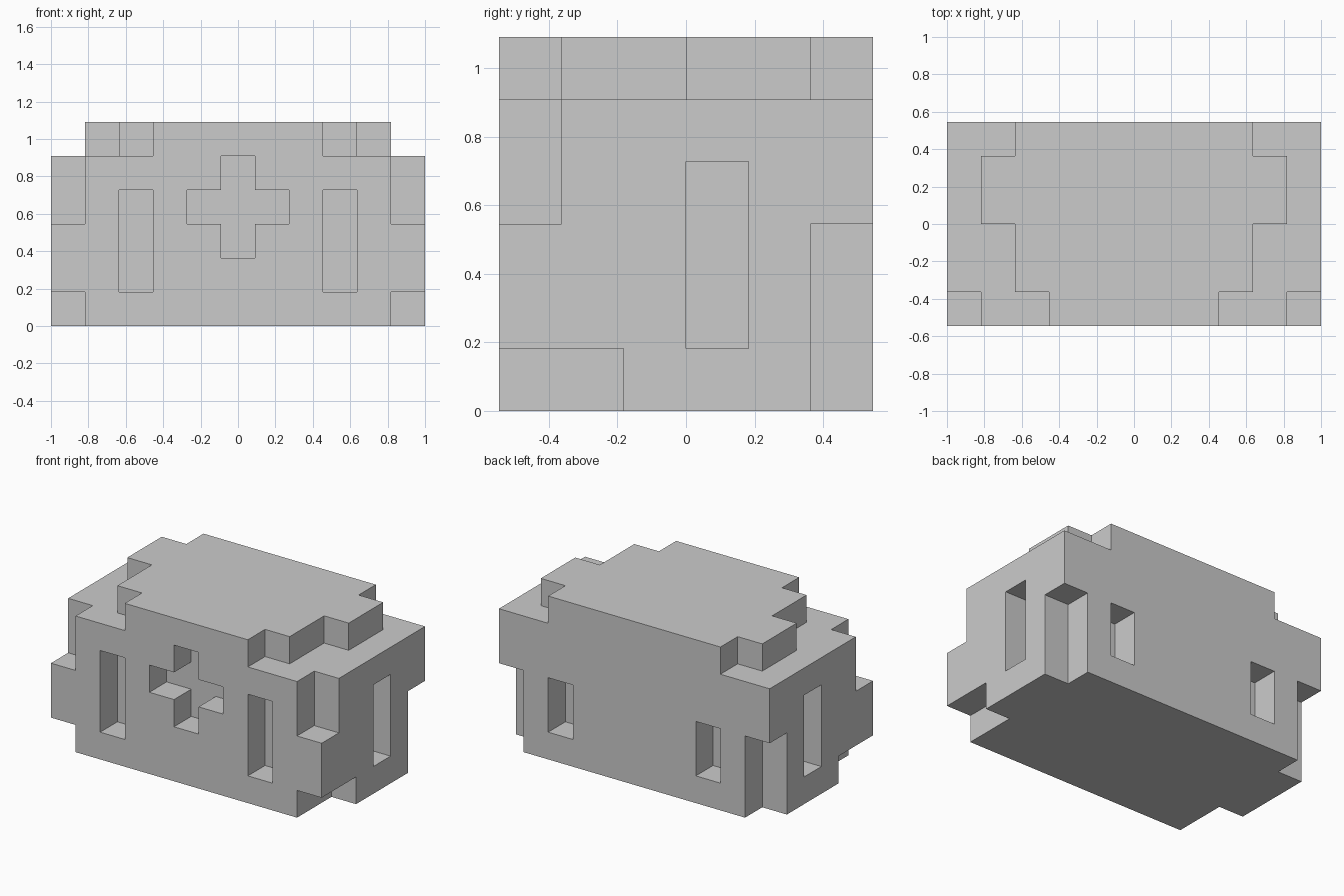
import bpy, bmesh
from math import radians
from mathutils import Vector

if "Cube" in bpy.data.objects:
    bpy.data.objects.remove(bpy.data.objects["Cube"])

U = 2 / 11                       # size of one block
NX, NY, NZ = 11, 6, 6            # overall block counts
cells = set()


def box(x, y, z, mirror=True):
    """Cells in block ranges; x counts from the +x end inwards when mirrored."""
    out = set()
    for i in range(*x):
        for j in range(*y):
            for k in range(*z):
                out.add((i, j, k))
                if mirror:
                    out.add((NX - 1 - i, j, k))
    return out


# main body and stepped roof layer
cells |= box((0, 11), (0, 6), (0, 5))
for y, inset in (((0, 1), 3), ((1, 3), 2), ((3, 5), 1), ((5, 6), 2)):
    cells |= box((inset, NX - inset), y, (5, 6))

# corner notches: upper front, lower front, lower back
cells -= box((0, 1), (0, 1), (3, 5))
cells -= box((0, 1), (0, 2), (0, 1))
cells -= box((0, 1), (5, 6), (0, 3))

# recessed windows: front pair, side pair, back pair
cells -= box((2, 3), (0, 1), (1, 4))
cells -= box((0, 1), (3, 4), (1, 4))
cells -= box((2, 3), (5, 6), (1, 3))

# cross-shaped recess in the front
cells -= box((5, 6), (0, 1), (2, 5))
cells -= box((4, 7), (0, 1), (3, 4))

# skin the exposed block sides, then merge flat areas
bm = bmesh.new()
origin = Vector((-NX / 2, -NY / 2, 0))
for c in sorted(cells):
    centre = Vector(c) + Vector((.5, .5, .5))
    for axis in range(3):
        for s in (-1, 1):
            n = Vector((0, 0, 0))
            n[axis] = s
            if tuple(int(a + b) for a, b in zip(c, n)) in cells:
                continue
            a, b = Vector((0, 0, 0)), Vector((0, 0, 0))
            a[(axis + 1) % 3] = .5
            b[(axis + 2) % 3] = .5 * s
            ring = (-a - b, a - b, a + b, b - a)
            bm.faces.new([bm.verts.new((centre + n / 2 + r + origin) * U) for r in ring])
bmesh.ops.remove_doubles(bm, verts=bm.verts, dist=U / 100)
bmesh.ops.dissolve_limit(bm, angle_limit=radians(1), verts=bm.verts, edges=bm.edges)

mesh = bpy.data.meshes.new("block_body")
bm.to_mesh(mesh)
bm.free()
bpy.context.collection.objects.link(bpy.data.objects.new("block_body", mesh))
